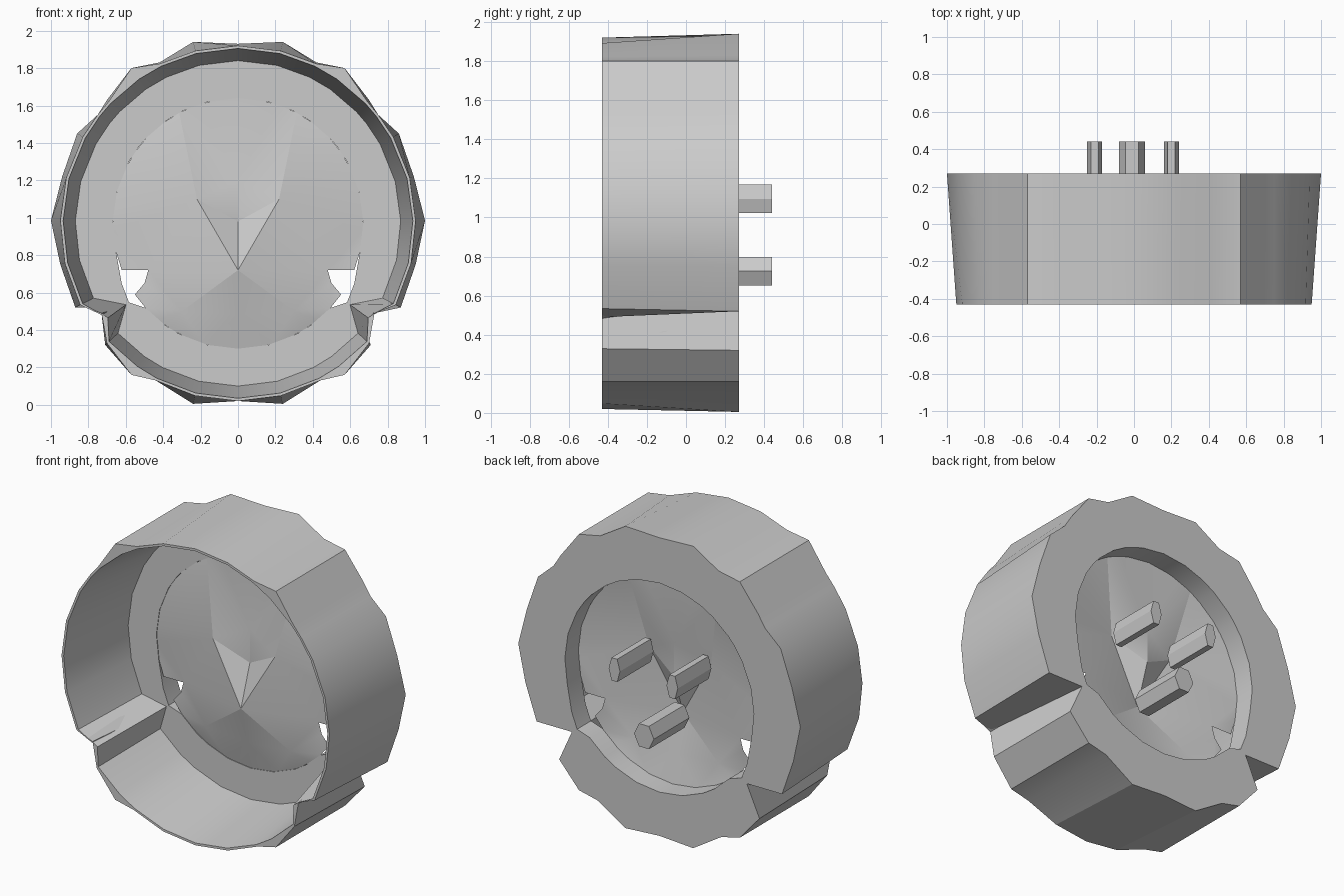
import bpy, bmesh, math
from mathutils import Vector
from mathutils.geometry import delaunay_2d_cdt

cube = bpy.data.objects.get("Cube")
if cube:
    bpy.data.objects.remove(cube, do_unlink=True)

CENTRE = 0.97
BACK, FLOOR, FRONT = 0.27, 0.13, -0.43
HOLE = 0.67

grey = bpy.data.materials.new("light grey")
grey.use_nodes = True
grey.diffuse_color = (0.6, 0.6, 0.6, 1)
grey.node_tree.nodes["Principled BSDF"].inputs["Base Color"].default_value = (0.6, 0.6, 0.6, 1)


def finish(bm, name, smooth=None, recalc=True):
    if recalc:
        bmesh.ops.recalc_face_normals(bm, faces=bm.faces[:])
    mesh = bpy.data.meshes.new(name)
    bm.to_mesh(mesh)
    bm.free()
    mesh.materials.append(grey)
    obj = bpy.data.objects.new(name, mesh)
    bpy.context.collection.objects.link(obj)
    if smooth:
        bpy.ops.object.select_all(action='DESELECT')
        obj.select_set(True)
        bpy.context.view_layer.objects.active = obj
        bpy.ops.object.shade_smooth_by_angle(angle=math.radians(smooth))
    return obj


def at_radius(p, radius):
    """Move a profile point along its ray from the centre."""
    d = Vector((p[0], p[1] - CENTRE)).normalized() * radius
    return (d.x, d.y + CENTRE)


def reach(p):
    return math.hypot(p[0], p[1] - CENTRE)


# Scalloped housing: half profile from top to bottom, pinched at the side notch
PINCH = (0.62, 0.52)
half = [(0, 1.93), (0.24, 1.94), (0.42, 1.83), (0.57, 1.80), (0.70, 1.63),
        (0.75, 1.55), (0.86, 1.45), (0.94, 1.22), (1, 0.985), (0.95, 0.75),
        (0.87, 0.52), PINCH, (0.71, 0.32), (0.57, 0.16), (0.44, 0.13),
        (0.24, 0.005), (0, 0.02)]


def section(p):
    """Points of one radial slice: back rim, front rim, lip, floor, hole."""
    if p == PINCH:
        front, lip, floor, hole = (0.73, 0.49), 0.86, 0.74, 0.72
    else:
        keep = abs(p[0] - 0.57) < 0.01
        front = p if keep else at_radius(p, min(reach(p), 0.95))
        lip, floor = 0.935, 0.87
        hole = 0.70 if p == (0.87, 0.52) else HOLE
    return [(p, BACK), (front, FRONT), (at_radius(p, lip), FRONT),
            (at_radius(p, floor), FLOOR), (at_radius(p, hole), FLOOR),
            (at_radius(p, hole), BACK)]


slices = [section(p) for p in half]
mirrored = [[((-q[0], q[1]), y) for q, y in s] for s in slices[-2:0:-1]]
bm = bmesh.new()
rings = [[bm.verts.new((q[0], y, q[1])) for q, y in s] for s in slices + mirrored]
for a, b in zip(rings, rings[1:] + rings[:1]):
    for k in range(len(a)):
        n = (k + 1) % len(a)
        bm.faces.new((a[k], a[n], b[n], b[k]))
finish(bm, "scalloped_housing", 25)

# Inner dish: circular outline with a cut-out on each side, raised at the pins
upper_start, lower_start = math.radians(-21.9), math.radians(-34.6)


def arc(a0, a1, n):
    return [(HOLE * math.cos(a0 + (a1 - a0) * i / n),
             CENTRE + HOLE * math.sin(a0 + (a1 - a0) * i / n)) for i in range(n + 1)]


cut = [(0.48, 0.72), (0.50, 0.65)]
outline = arc(upper_start, math.pi - upper_start, 24)
outline += [(-x, z) for x, z in cut]
outline += arc(math.pi - lower_start, 2 * math.pi + lower_start, 14)
outline += cut[::-1]
peaks = {(0.22, 1.10): 0.06, (-0.22, 1.10): 0.06, (0, 0.72): 0.03,
         (0, 0.98): 0.12, (0, 1.2): 0.12, (0.3, 0.5): 0.10, (-0.3, 0.5): 0.10, (0, 0.48): 0.09}
flat = [Vector(p) for p in outline] + [Vector(p) for p in peaks]
count = len(outline)
edges = [(i, (i + 1) % count) for i in range(count)]
verts, _, faces, *_ = delaunay_2d_cdt(flat, edges, [], 1, 1e-5)
bm = bmesh.new()


def depth(v):
    for p, y in peaks.items():
        if (v - Vector(p)).length < 1e-3:
            return y
    return FLOOR + 0.004


made = [bm.verts.new((v.x, depth(v), v.y)) for v in verts]
for f in faces:
    face = bm.faces.new([made[i] for i in f])
    face.normal_update()
    if face.normal.y > 0:
        face.normal_flip()
finish(bm, "inner_dish", 15, recalc=False)


# Six-sided mounting pins on the back of the dish
def pin(name, x, z, half_width, half_height, start):
    shape = [(1, 0), (0.5, 1), (-0.5, 1), (-1, 0), (-0.5, -1), (0.5, -1)]
    bm = bmesh.new()
    base = bm.faces.new([bm.verts.new((x + half_width * u, start, z + half_height * w))
                         for u, w in shape])
    out = bmesh.ops.extrude_face_region(bm, geom=[base], use_keep_orig=True)
    tip = [v for v in out["geom"] if isinstance(v, bmesh.types.BMVert)]
    bmesh.ops.translate(bm, verts=tip, vec=(0, 0.44 - start, 0))
    finish(bm, name)


pin("left_pin", 0.20, 1.095, 0.04, 0.073, 0.10)
pin("right_pin", -0.21, 1.095, 0.04, 0.073, 0.10)
pin("lower_pin", -0.01, 0.725, 0.07, 0.073, 0.08)
